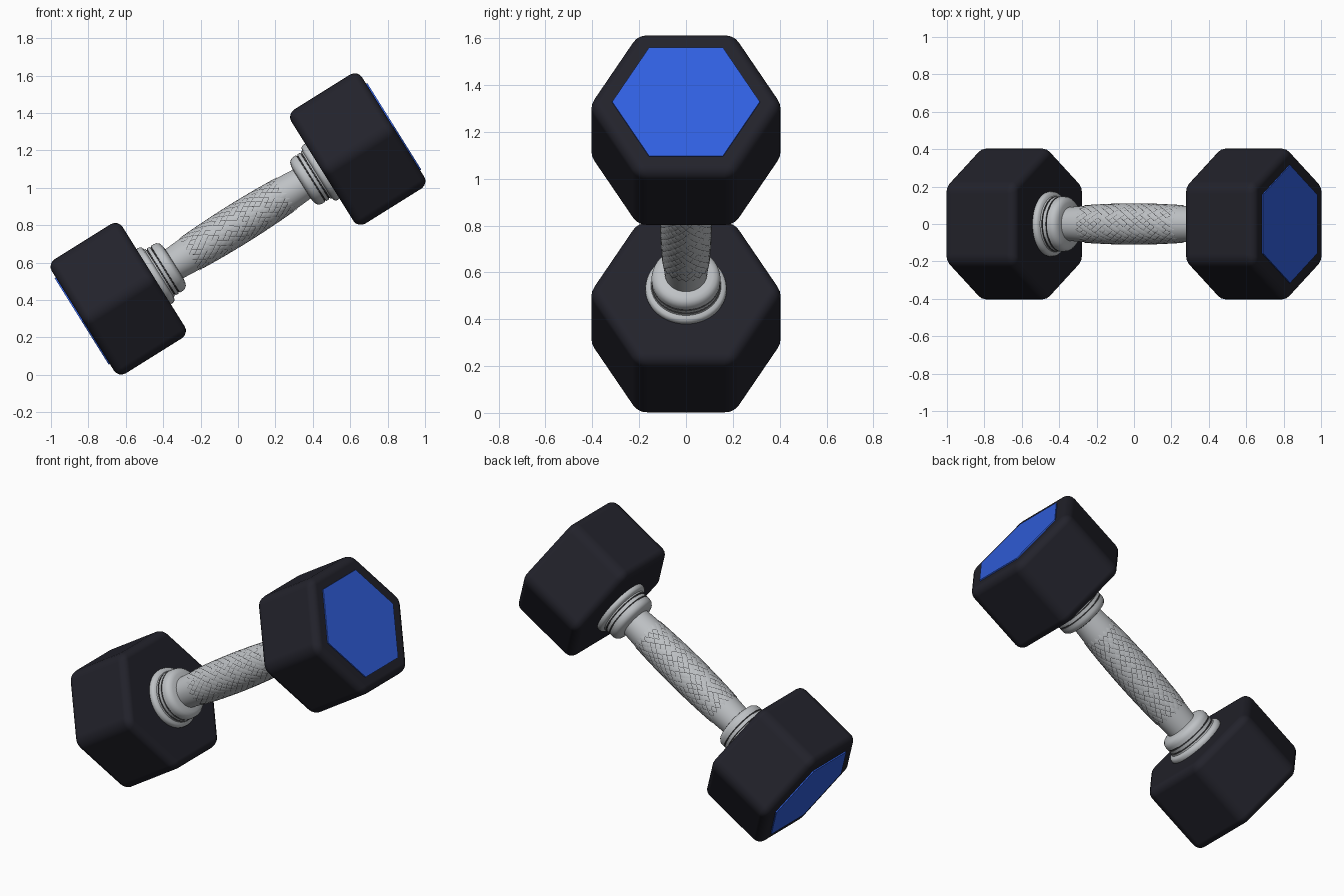
import bpy, bmesh, math, random
from mathutils import Matrix, Vector

if "Cube" in bpy.data.objects:
    bpy.data.objects.remove(bpy.data.objects["Cube"])

random.seed(4)
TILT = math.radians(32)
# parts are built along local x, then tilted and lifted
PLACE = Matrix.Translation((0, 0, 0.807)) @ Matrix.Rotation(-TILT, 4, 'Y')


def material(name, rgb):
    m = bpy.data.materials.new(name)
    m.diffuse_color = (*rgb, 1)
    m.use_nodes = True
    m.node_tree.nodes["Principled BSDF"].inputs["Base Color"].default_value = m.diffuse_color
    return m


RUBBER = material("black rubber", (0.016, 0.016, 0.024))
BLUE = material("blue panel", (0.03, 0.115, 0.74))
STEEL = material("brushed steel", (0.52, 0.54, 0.56))
DARK = material("groove grey", (0.06, 0.06, 0.065))


def finish(name, bm, mats, angle=35, recalc=True):
    if recalc:
        bmesh.ops.recalc_face_normals(bm, faces=bm.faces)
    me = bpy.data.meshes.new(name)
    bm.to_mesh(me)
    bm.free()
    for m in mats:
        me.materials.append(m)
    ob = bpy.data.objects.new(name, me)
    bpy.context.collection.objects.link(ob)
    ob.matrix_world = PLACE
    bpy.context.view_layer.objects.active = ob
    ob.select_set(True)
    bpy.ops.object.shade_smooth_by_angle(angle=math.radians(angle))
    ob.select_set(False)
    return ob


def lathe(name, profile, mats, n=48, dark_segments=()):
    """Revolve (x, radius) points around the x axis."""
    bm = bmesh.new()
    rings = [[bm.verts.new((x, r * math.cos(math.tau * k / n), r * math.sin(math.tau * k / n)))
              for k in range(n)] for x, r in profile]
    for s in range(len(rings) - 1):
        for k in range(n):
            q = (k + 1) % n
            f = bm.faces.new((rings[s][k], rings[s][q], rings[s + 1][q], rings[s + 1][k]))
            f.material_index = 1 if s in dark_segments else 0
    bm.faces.new(rings[0])
    bm.faces.new(rings[-1])
    return finish(name, bm, mats)


def hex_prism(name, radius, x0, x1, mat, bevel=0.0, segments=4):
    bm = bmesh.new()
    ends = [[bm.verts.new((x, radius * math.cos(math.tau * k / 6), radius * math.sin(math.tau * k / 6)))
             for k in range(6)] for x in (x0, x1)]
    for e in ends:
        bm.faces.new(e)
    for k in range(6):
        q = (k + 1) % 6
        bm.faces.new((ends[0][k], ends[0][q], ends[1][q], ends[1][k]))
    ob = finish(name, bm, [mat], 89 if bevel else 30)
    if bevel:
        mod = ob.modifiers.new("rounded edges", 'BEVEL')
        mod.width, mod.segments = bevel, segments
        mod.offset_type = 'OFFSET'
        mod.limit_method = 'NONE'
        mod.harden_normals = True
    return ob


def bar_radius(x):
    return 0.107 - 0.018 * (x / 0.42) ** 2


# heads, end panels and collars on both ends
collar = [(0.40, 0.08), (0.405, 0.115), (0.411, 0.132), (0.425, 0.144), (0.44, 0.147),
          (0.458, 0.147), (0.459, 0.141), (0.464, 0.141), (0.465, 0.147), (0.483, 0.147),
          (0.484, 0.141), (0.489, 0.141), (0.490, 0.148), (0.498, 0.15), (0.503, 0.165),
          (0.511, 0.172), (0.525, 0.174), (0.533, 0.172), (0.55, 0.165)]
for side, s in (("left", -1), ("right", 1)):
    hex_prism(side + "_head", 0.415, s * 0.532, s * 0.978, RUBBER, 0.045)
    hex_prism(side + "_end_panel", 0.315, s * 0.976, s * 0.985, BLUE)
    lathe(side + "_collar", [(s * x, r) for x, r in collar], [STEEL, DARK],
          dark_segments=(5, 6, 7, 9, 10, 11))

# swollen handle bar
lathe("handle", [(x, bar_radius(x)) for x in [-0.43 + 0.86 * i / 24 for i in range(25)]], [STEEL])

# knurled grip: diamonds with raised centres and broken dark grooves
N, ROWS, HALF = 20, 26, 0.31
bm = bmesh.new()
grid = []
for j in range(ROWS + 1):
    x = -HALF + 2 * HALF * j / ROWS
    r = bar_radius(x) + 0.0025
    grid.append([bm.verts.new((x, r * math.cos(a), r * math.sin(a)))
                 for a in [math.tau * (i + 0.5 * (j % 2)) / N for i in range(N)]])
for j in range(ROWS - 1):
    for i in range(N):
        left, right = (i - 1, i) if j % 2 == 0 else (i, i + 1)
        bm.faces.new((grid[j][i], grid[j + 1][left % N], grid[j + 2][i], grid[j + 1][right % N]))
bmesh.ops.recalc_face_normals(bm, faces=bm.faces)
diamonds = list(bm.faces)
frames = bmesh.ops.inset_individual(bm, faces=diamonds, thickness=0.0035, depth=0.001)["faces"]
inner = set(diamonds)
for f in frames:
    # grooves run along one end of every diamond
    centre = f.calc_center_median()
    cell = next(g for e in f.edges for g in e.link_faces if g in inner)
    if centre.x < cell.calc_center_median().x and random.random() < 0.75:
        f.material_index = 1
finish("knurled_grip", bm, [STEEL, DARK], 40, recalc=False)
